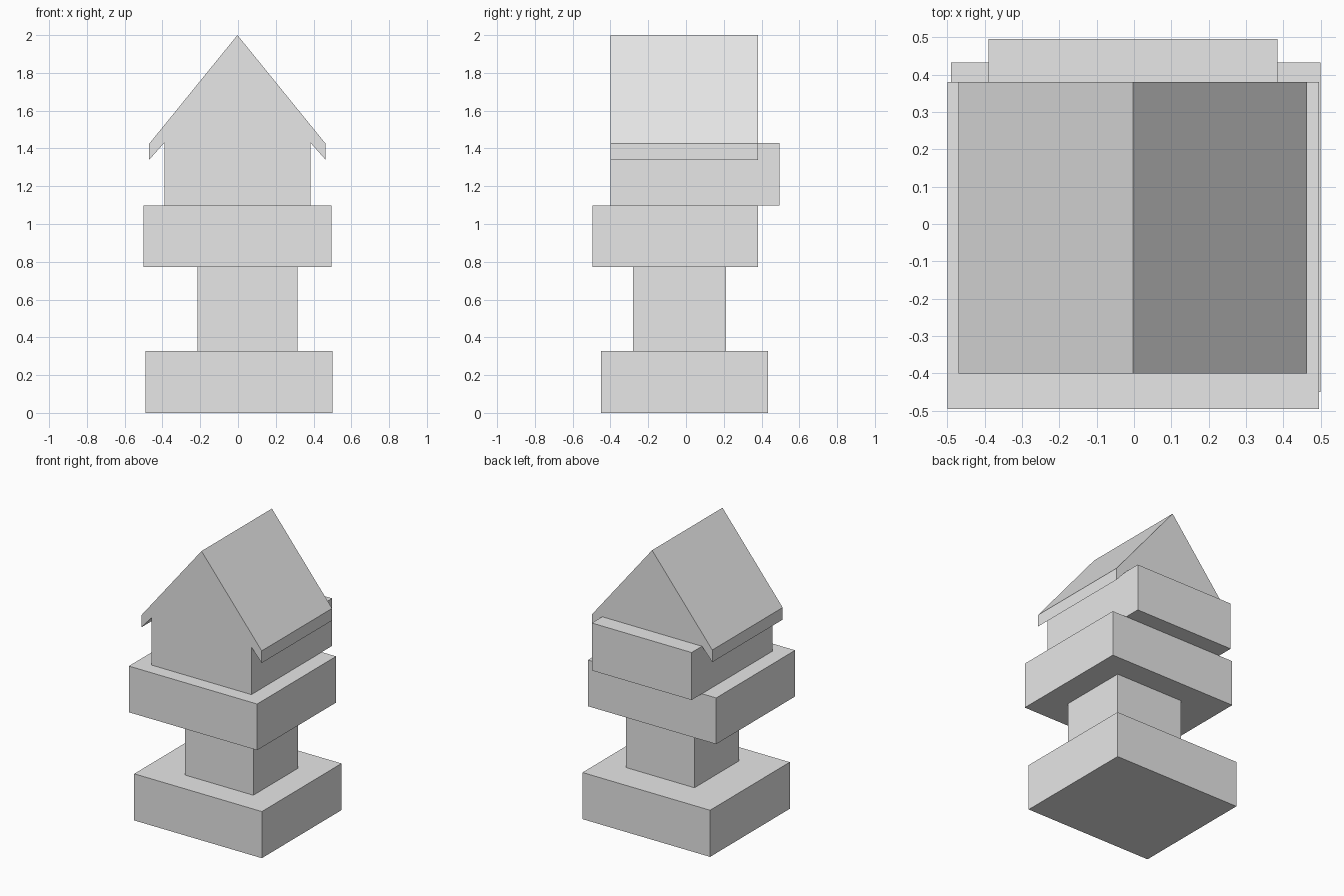
import bpy
import bmesh

default = bpy.data.objects.get("Cube")
if default:
    bpy.data.objects.remove(default, do_unlink=True)

# Single stone colour
stone = bpy.data.materials.new("plain_grey")
stone.use_nodes = True
grey = (0.8, 0.8, 0.8, 1.0)
stone.diffuse_color = grey
stone.node_tree.nodes["Principled BSDF"].inputs["Base Color"].default_value = grey


def prism(name, profile, y_front, y_back):
    """Extrude an (x, z) outline from front to back."""
    bm = bmesh.new()
    face = bm.faces.new([bm.verts.new((x, y_front, z)) for x, z in profile])
    result = bmesh.ops.extrude_face_region(bm, geom=[face])
    moved = [v for v in result["geom"] if isinstance(v, bmesh.types.BMVert)]
    bmesh.ops.translate(bm, verts=moved, vec=(0, y_back - y_front, 0))
    bmesh.ops.recalc_face_normals(bm, faces=bm.faces)
    mesh = bpy.data.meshes.new(name)
    bm.to_mesh(mesh)
    bm.free()
    mesh.materials.append(stone)
    obj = bpy.data.objects.new(name, mesh)
    bpy.context.collection.objects.link(obj)
    return obj


def block(name, x, y, z):
    """Box from (min, max) ranges."""
    outline = [(x[0], z[0]), (x[1], z[0]), (x[1], z[1]), (x[0], z[1])]
    return prism(name, outline, *y)


# Stacked blocks, from the ground up
block("base", (-0.49, 0.50), (-0.45, 0.433), (0, 0.327))
block("pillar", (-0.215, 0.315), (-0.28, 0.213), (0.327, 0.773))
block("platform", (-0.50, 0.495), (-0.495, 0.38), (0.773, 1.097))
block("chamber", (-0.39, 0.384), (-0.40, 0.495), (1.097, 1.43))

# Solid gable roof with overhanging eaves
gable = [(-0.003, 2.0), (-0.47, 1.425), (-0.47, 1.34), (-0.39, 1.43),
         (0.384, 1.43), (0.464, 1.34), (0.464, 1.425)]
prism("gable_roof", gable, -0.40, 0.38)
